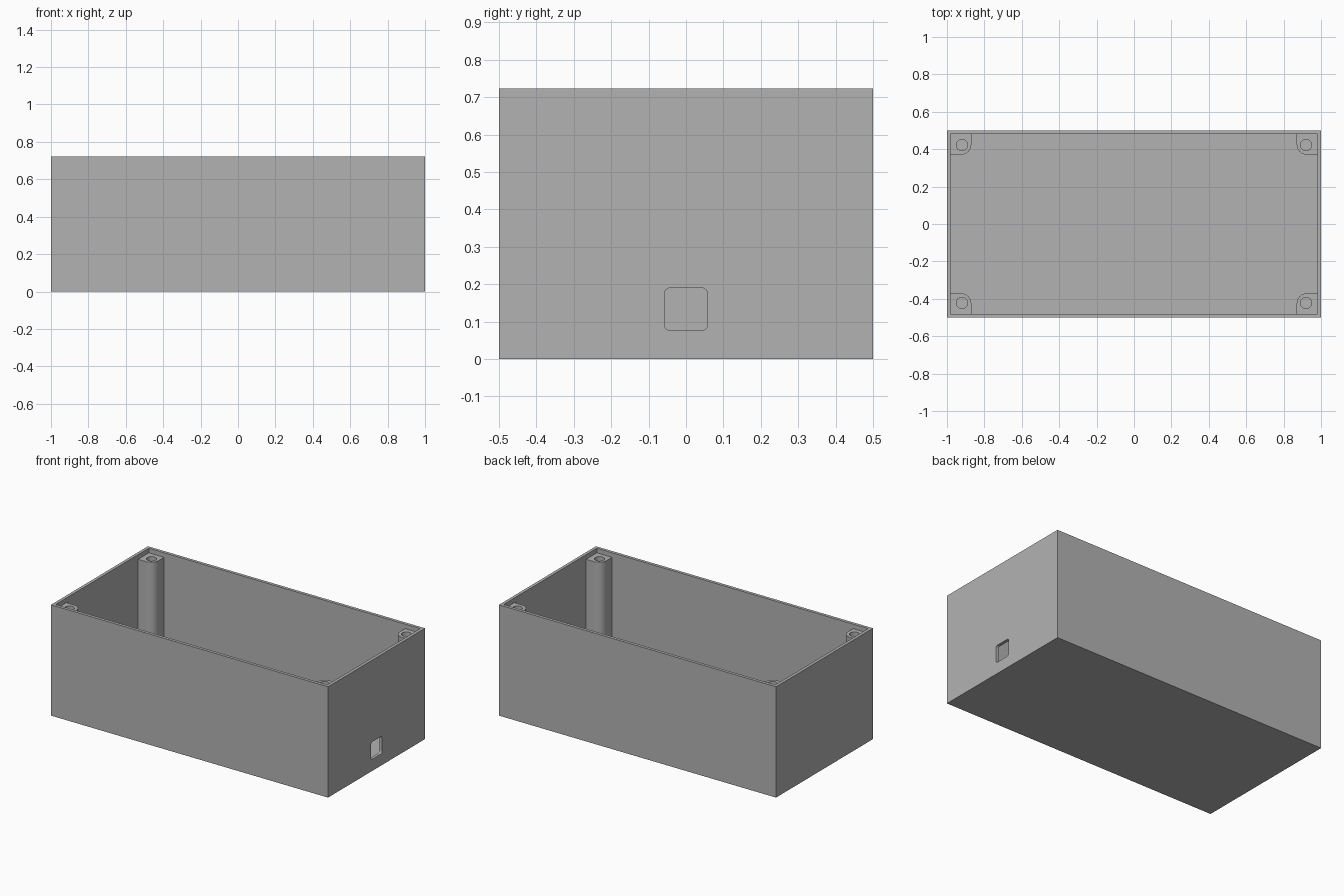
import bpy, bmesh, math

if "Cube" in bpy.data.objects:
    bpy.data.objects.remove(bpy.data.objects["Cube"], do_unlink=True)

HX, HY, HEIGHT = 1.0, 0.5, 0.723     # outer half sizes and height
WALL, FLOOR = 0.02, 0.02
POST, POST_TOP, POST_ROUND = 0.11, 0.693, 0.055
PORT, PORT_Z = 0.057, 0.133          # half width and centre height

grey = bpy.data.materials.new("Plain Grey")
grey.use_nodes = True
COLOUR = (0.45, 0.45, 0.45, 1)
grey.diffuse_color = COLOUR
grey.node_tree.nodes["Principled BSDF"].inputs["Base Color"].default_value = COLOUR


def arc(cx, cy, r, start, sweep, steps):
    """Points along a circular arc, angles in degrees."""
    angles = [math.radians(start + sweep * i / steps) for i in range(steps + 1)]
    return [(cx + r * math.cos(a), cy + r * math.sin(a)) for a in angles]


def prism(name, outline, bottom, top):
    """Extrude a flat outline upwards into a closed solid."""
    bm = bmesh.new()
    face = bm.faces.new([bm.verts.new((x, y, bottom)) for x, y in outline])
    side = bmesh.ops.extrude_face_region(bm, geom=[face])["geom"]
    verts = [v for v in side if isinstance(v, bmesh.types.BMVert)]
    bmesh.ops.translate(bm, verts=verts, vec=(0, 0, top - bottom))
    bmesh.ops.recalc_face_normals(bm, faces=bm.faces)
    mesh = bpy.data.meshes.new(name)
    bm.to_mesh(mesh)
    bm.free()
    mesh.materials.append(grey)
    obj = bpy.data.objects.new(name, mesh)
    bpy.context.collection.objects.link(obj)
    return obj


def cut(obj, cutter):
    """Subtract a hidden cutter from an object."""
    cutter.hide_render = True
    cutter.hide_set(True)
    cutter.display_type = 'WIRE'
    mod = obj.modifiers.new("Cut", 'BOOLEAN')
    mod.operation = 'DIFFERENCE'
    mod.solver = 'EXACT'
    mod.object = cutter
    # Bake the cut, then drop the helper
    bpy.context.view_layer.objects.active = obj
    bpy.ops.object.modifier_apply(modifier=mod.name)
    bpy.data.objects.remove(cutter, do_unlink=True)


def rectangle(hx, hy):
    return [(-hx, -hy), (hx, -hy), (hx, hy), (-hx, hy)]


# Open box: outer block with the cavity taken out
box = prism("box_shell", rectangle(HX, HY), 0, HEIGHT)
cut(box, prism("cavity_cutter", rectangle(HX - WALL, HY - WALL), FLOOR, HEIGHT + 0.1))

# Rounded square port through the right-hand end wall
r = 0.015
port_outline = []
for i, (sx, sy) in enumerate([(1, 1), (-1, 1), (-1, -1), (1, -1)]):
    port_outline += arc(sx * (PORT - r), sy * (PORT - r), r, 90 * i, 90, 6)
port = prism("port_cutter", port_outline, -0.05, 0.05)
port.rotation_euler = (0, math.pi / 2, 0)
port.location = (HX - WALL / 2, 0, PORT_Z)
cut(box, port)

# Corner screw posts: square against the walls, rounded towards the middle
ix, iy = HX - WALL, HY - WALL
for name, sx, sy in [("front_left", 1, -1), ("front_right", -1, -1),
                     ("back_left", 1, 1), ("back_right", -1, 1)]:
    outline = [(ix, iy), (ix - POST, iy)]
    outline += arc(ix - POST + POST_ROUND, iy - POST + POST_ROUND, POST_ROUND, 180, 90, 12)
    outline.append((ix, iy - POST))
    post = prism(name + "_post", [(sx * x, sy * y) for x, y in outline], FLOOR, POST_TOP)
    hole = arc(sx * 0.92, sy * 0.422, 0.03, 0, 360, 24)[:-1]
    cut(post, prism("screw_hole_cutter", hole, POST_TOP - 0.3, POST_TOP + 0.1))
    bpy.ops.object.select_all(action='DESELECT')
    post.select_set(True)
    bpy.context.view_layer.objects.active = post
    bpy.ops.object.shade_smooth_by_angle(angle=math.radians(30))
